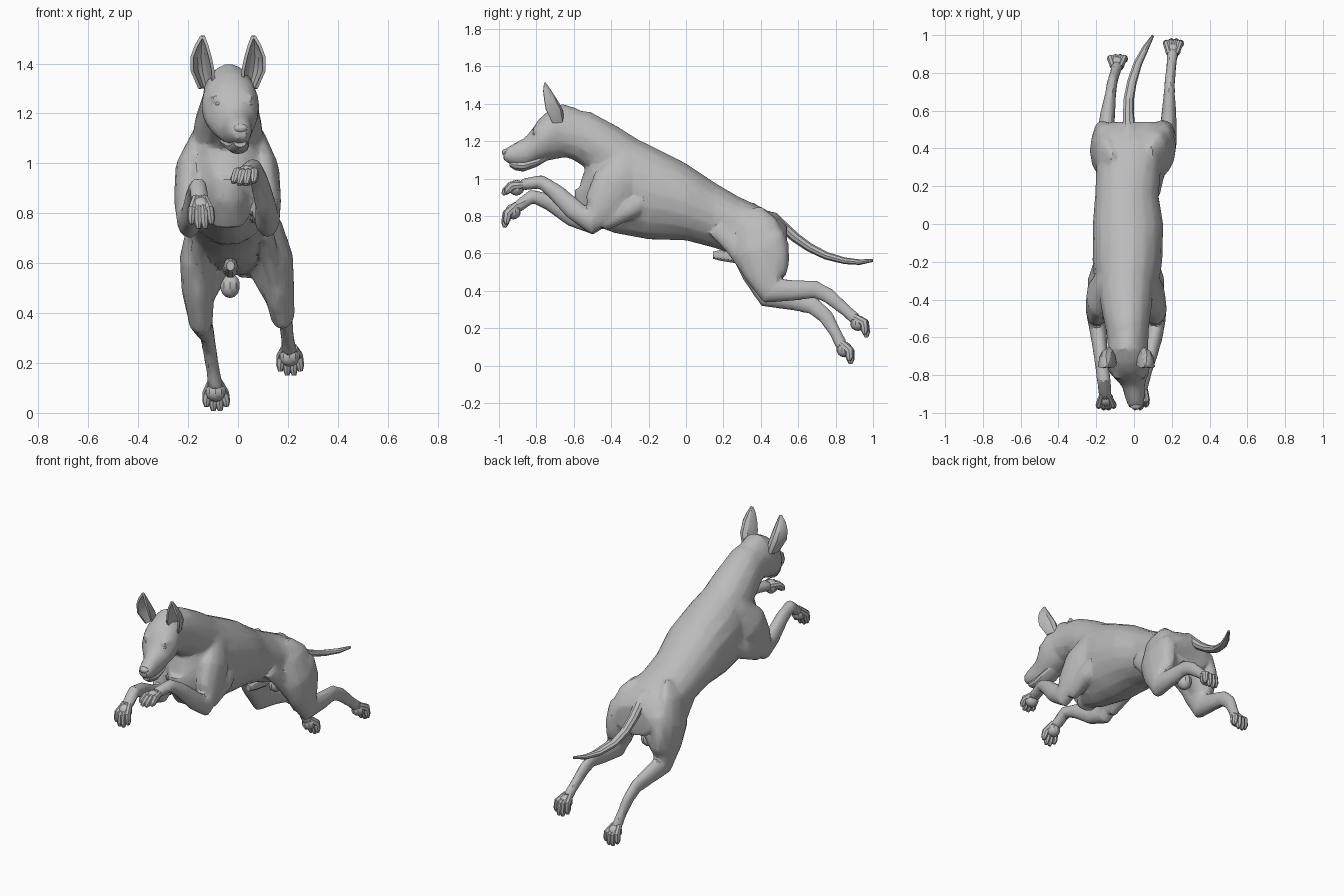
import bpy, bmesh, math
from mathutils import Vector

cube = bpy.data.objects.get("Cube")
if cube:
    bpy.data.objects.remove(cube, do_unlink=True)

grey = bpy.data.materials.new("plain_grey")
grey.use_nodes = True
COLOUR = (0.5, 0.5, 0.5, 1)
grey.diffuse_color = COLOUR
grey.node_tree.nodes["Principled BSDF"].inputs["Base Color"].default_value = COLOUR


def tube(bm, rows, n=14, fixed=None):
    """Closed loft through rows of (x, y, z, half width, half thickness)."""
    pts = [Vector(r[:3]) for r in rows]
    rings = []
    for i, r in enumerate(rows):
        t = fixed or (pts[min(i + 1, len(pts) - 1)] - pts[max(i - 1, 0)]).normalized()
        side = (Vector((1, 0, 0)) - t * t.x).normalized()
        up = t.cross(side)
        rings.append([bm.verts.new(pts[i] + side * r[3] * math.cos(k * math.tau / n)
                                   + up * r[4] * math.sin(k * math.tau / n)) for k in range(n)])
    for a, b in zip(rings, rings[1:]):
        for k in range(n):
            bm.faces.new((a[k], a[(k + 1) % n], b[(k + 1) % n], b[k]))
    bm.faces.new(rings[0][::-1])
    bm.faces.new(rings[-1])


def upright(bm, rows, n=18):
    """Loft along y through rows of (y, top, bottom, half width, centre x)."""
    tube(bm, [(cx, y, (t + b) / 2, hw, (t - b) / 2) for y, t, b, hw, cx in rows],
         n, Vector((0, 1, 0)))


def ball(bm, c, r):
    new = bmesh.ops.create_uvsphere(bm, u_segments=10, v_segments=7, radius=1)["verts"]
    for v in new:
        v.co = Vector(c) + Vector((v.co.x * r[0], v.co.y * r[1], v.co.z * r[2]))


def finish(name, bm, mods=(), angle=30):
    """Turn the bmesh into an object, apply its modifiers and shade it."""
    bmesh.ops.recalc_face_normals(bm, faces=bm.faces)
    me = bpy.data.meshes.new(name)
    bm.to_mesh(me)
    bm.free()
    ob = bpy.data.objects.new(name, me)
    bpy.context.collection.objects.link(ob)
    bpy.ops.object.select_all(action='DESELECT')
    bpy.context.view_layer.objects.active = ob
    ob.select_set(True)
    for kind, props in mods:
        m = ob.modifiers.new(kind.title(), kind)
        for key, val in props.items():
            setattr(m, key, val)
        bpy.ops.object.modifier_apply(modifier=m.name)
    ob.data.materials.clear()
    ob.data.materials.append(grey)
    bpy.ops.object.shade_smooth_by_angle(angle=math.radians(angle))
    return ob


# Body: torso, neck, skull and limbs fused into one skin
bm = bmesh.new()
upright(bm, [(-.565, .98, .83, .06, -.04), (-.50, 1.16, .75, .12, -.04), (-.38, 1.265, .705, .16, -.04),
             (-.2, 1.185, .672, .185, -.035), (0, 1.083, .667, .187, -.032), (.15, .982, .628, .168, -.038),
             (.28, .905, .585, .172, -.03), (.4, .85, .565, .185, -.01), (.49, .80, .55, .175, 0),
             (.54, .74, .56, .13, .005)])
# neck
tube(bm, [(-.04, -.28, 1.05, .15, .15), (-.04, -.44, 1.16, .135, .142), (-.035, -.56, 1.23, .113, .138),
          (-.03, -.68, 1.25, .105, .125)])
# skull and muzzle
upright(bm, [(-.58, 1.375, 1.14, .085, -.035), (-.66, 1.40, 1.11, .108, -.035), (-.74, 1.36, 1.095, .117, -.03),
             (-.79, 1.315, 1.085, .105, -.025), (-.825, 1.262, 1.07, .08, -.015), (-.86, 1.22, 1.062, .06, -.003),
             (-.91, 1.192, 1.066, .053, .003), (-.95, 1.17, 1.08, .045, .008), (-.978, 1.145, 1.10, .028, .01)])
# brow ridges
for x in (-.085, .04):
    ball(bm, (x, -.79, 1.262), (.03, .035, .02))

# hind legs: paths per side, shared thickness
hind_size = [(.025, .06), (.055, .115), (.076, .15), (.066, .125), (.05, .078), (.04, .056), (.03, .048),
             (.028, .042), (.027, .032), (.032, .034)]
hind_left = [(.085, .35, .83), (.12, .375, .755), (.145, .405, .62), (.16, .43, .50), (.178, .458, .40),
             (.185, .58, .402), (.187, .69, .408), (.19, .76, .375), (.2, .86, .29), (.205, .905, .25)]
hind_right = [(-.105, .31, .85), (-.145, .345, .765), (-.158, .39, .62), (-.16, .425, .49), (-.15, .455, .375),
              (-.14, .58, .35), (-.125, .68, .32), (-.115, .75, .26), (-.10, .802, .17), (-.09, .834, .105)]
# front legs: shoulder, elbow, wrist, paw root
fore_size = [(.05, .08), (.068, .125), (.062, .105), (.05, .07), (.042, .057), (.037, .046),
             (.037, .038), (.036, .032)]
fore_left = [(.06, -.30, 1.10), (.098, -.38, .97), (.112, -.45, .85), (.118, -.515, .77), (.11, -.6, .835),
             (.085, -.70, .93), (.06, -.775, .983), (.035, -.88, .966)]
fore_right = [(-.14, -.30, 1.10), (-.185, -.38, .97), (-.195, -.45, .85), (-.195, -.515, .765), (-.185, -.61, .80),
              (-.172, -.73, .875), (-.16, -.825, .905), (-.152, -.905, .845)]
for path, size in ((hind_left, hind_size), (hind_right, hind_size), (fore_left, fore_size), (fore_right, fore_size)):
    tube(bm, [p + s for p, s in zip(path, size)], 12)
# shoulder blade, upper arm, haunch, flank fold and inner thigh muscles
for s, cx in ((1, -.042), (-1, -.042)):
    tube(bm, [(cx + s * .09, -.24, 1.12, .03, .05), (cx + s * .15, -.34, 1.0, .045, .08),
              (cx + s * .17, -.43, .88, .04, .07), (cx + s * .14, -.5, .8, .03, .05)], 10)
    tube(bm, [(cx + s * .13, -.17, .93, .03, .05), (cx + s * .155, -.3, .84, .05, .06),
              (cx + s * .15, -.45, .765, .045, .05)], 10)
    tube(bm, [(s * .11, .42, .74, .03, .05), (s * .15, .465, .68, .055, .07),
              (s * .165, .49, .58, .05, .06), (s * .165, .51, .48, .03, .03)], 10)
    tube(bm, [(s * .13 - .02, .17, .74, .03, .06), (s * .14 - .015, .26, .645, .035, .06),
              (s * .15, .34, .53, .04, .055), (s * .155, .40, .43, .035, .05)], 10)
    tube(bm, [(s * .06, .44, .64, .045, .08), (s * .09 + .005, .45, .57, .05, .08),
              (s * .135 + .005, .455, .47, .04, .06)], 10)
# breastbone
tube(bm, [(-.04, -.56, .95, .05, .04), (-.04, -.545, .87, .07, .05), (-.04, -.47, .77, .08, .06)], 10)
# tail root
tube(bm, [(-.02, .38, .80, .06, .035), (-.025, .47, .79, .045, .033), (-.028, .53, .735, .03, .028)], 10)
finish("body", bm, [("REMESH", dict(mode='VOXEL', voxel_size=.011)),
                    ("SMOOTH", dict(factor=.5, iterations=5)),
                    ("DECIMATE", dict(ratio=.1))], 22)

# Lower jaw, closed against the lip line
bm = bmesh.new()
upright(bm, [(-.72, 1.15, 1.11, .04, -.025), (-.80, 1.115, 1.062, .058, -.015), (-.87, 1.10, 1.037, .044, 0),
             (-.915, 1.10, 1.045, .036, .005), (-.945, 1.10, 1.065, .024, .008)], 12)
finish("lower_jaw", bm)

# Nose pad
bm = bmesh.new()
ball(bm, (.01, -.962, 1.14), (.03, .022, .02))
finish("nose", bm)

# Eyes
bm = bmesh.new()
for x in (-.078, .043):
    ball(bm, (x, -.806, 1.238), (.016, .016, .012))
finish("eyes", bm)

# Ears: upright scoops opening forwards
for name, s in (("left_ear", 1), ("right_ear", -1)):
    bm = bmesh.new()
    rows = []
    for dx, y, z, a, b in [(.085, -.69, 1.30, .028, .05), (.102, -.714, 1.37, .042, .07),
                           (.108, -.733, 1.425, .037, .05), (.106, -.748, 1.47, .022, .03),
                           (.102, -.757, 1.51, .003, .003)]:
        rows.append([bm.verts.new((-.04 + s * (dx + a * math.cos(k * math.pi / 6)),
                                   y + b * (1.2 * math.sin(k * math.pi / 6) - .5), z)) for k in range(7)])
    for a, b in zip(rows, rows[1:]):
        for k in range(6):
            bm.faces.new((a[k], a[k + 1], b[k + 1], b[k]))
    finish(name, bm, [("SOLIDIFY", dict(thickness=.012, offset=0))])

# Tail
bm = bmesh.new()
tube(bm, [(-.02, .45, .79, .03, .03), (-.028, .52, .745, .034, .028), (-.03, .58, .688, .03, .027),
          (-.028, .66, .632, .028, .024), (-.012, .75, .587, .026, .021), (.02, .85, .56, .023, .018),
          (.06, .93, .553, .018, .015), (.10, .997, .562, .007, .008)], 9)
finish("tail", bm)


# Paws: a pad with four toes and claws, fanned across x
def paw(name, root, tip, arch):
    bm = bmesh.new()
    root, tip, arch = Vector(root), Vector(tip), Vector(arch)
    ball(bm, root.lerp(tip, .3), (.042, .042, .042))
    for i in range(4):
        off = (i - 1.5)
        reach = .85 if i in (0, 3) else 1
        end = root.lerp(tip, reach)
        knuckle = root.lerp(tip, .5 * reach) + arch
        rows = [(root, .017, .02, .011), (knuckle, .019, .025, .023), (root.lerp(end, .82) + arch * .4, .017, .021, .026),
                (end, .009, .009, .027)]
        tube(bm, [(p.x + off * w, p.y, p.z, a, b) for p, a, b, w in rows], 8)
    finish(name, bm)


paw("left_hind_paw", (.205, .9, .26), (.211, .965, .15), (0, .025, .016))
paw("right_hind_paw", (-.092, .832, .12), (-.085, .88, .008), (0, .022, .008))
paw("left_front_paw", (.04, -.875, .966), (.018, -.98, .915), (0, -.012, .016))
paw("right_front_paw", (-.152, -.905, .86), (-.145, -.97, .738), (0, -.022, .006))

# Belly sheath and lobe between the thighs
bm = bmesh.new()
tube(bm, [(-.03, .145, .59, .016, .02), (-.03, .19, .59, .028, .032), (-.03, .3, .58, .032, .04),
          (-.03, .4, .59, .025, .03)], 10)
ball(bm, (-.032, .43, .51), (.042, .045, .05))
finish("belly_underparts", bm)
